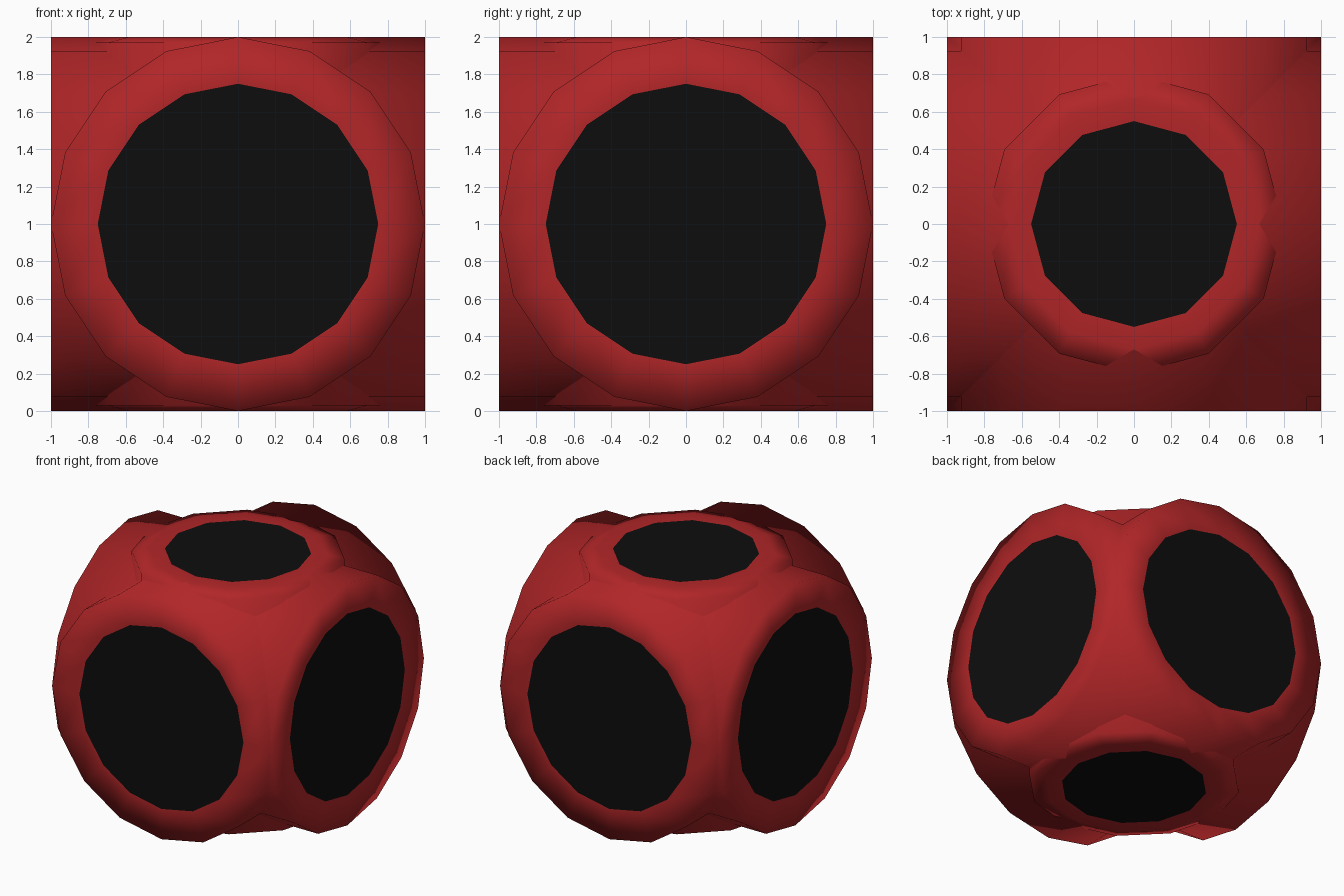
import bpy, bmesh, math
from mathutils import Matrix

if "Cube" in bpy.data.objects:
    bpy.data.objects.remove(bpy.data.objects["Cube"])


def material(name, rgb):
    m = bpy.data.materials.new(name)
    m.diffuse_color = (*rgb, 1)
    m.use_nodes = True
    m.node_tree.nodes["Principled BSDF"].inputs["Base Color"].default_value = m.diffuse_color
    return m


RED = material("red", (0.44, 0.019, 0.021))
BLACK = material("black", (0.004, 0.004, 0.004))


def drum(name, sides, half_profile, turn):
    """Lathe a mirrored (radius, height) profile; the two end caps are black."""
    bm = bmesh.new()
    profile = half_profile + [(r, -h) for r, h in reversed(half_profile)]
    rings = []
    for r, h in profile:
        rings.append([bm.verts.new((r * math.cos(2 * math.pi * i / sides),
                                    r * math.sin(2 * math.pi * i / sides), h))
                      for i in range(sides)])
    for a, b in zip(rings, rings[1:]):
        for i in range(sides):
            j = (i + 1) % sides
            bm.faces.new((a[i], b[i], b[j], a[j]))
    bm.faces.new(rings[0]).material_index = 1
    bm.faces.new(rings[-1][::-1]).material_index = 1
    for f in bm.faces:
        f.smooth = True
    bmesh.ops.transform(bm, matrix=Matrix.Translation((0, 0, 1)) @ turn, verts=bm.verts)
    bmesh.ops.recalc_face_normals(bm, faces=bm.faces)
    mesh = bpy.data.meshes.new(name)
    bm.to_mesh(mesh)
    bm.free()
    mesh.materials.append(RED)
    mesh.materials.append(BLACK)
    ob = bpy.data.objects.new(name, mesh)
    bpy.context.collection.objects.link(ob)
    return ob


# two large drums crossing at right angles, giving the four side discs
side_profile = [(0.75, 1), (1, 1)]
drum("front_back_drum", 16, side_profile, Matrix.Rotation(math.pi / 2, 4, 'X'))
drum("left_right_drum", 16, side_profile, Matrix.Rotation(math.pi / 2, 4, 'Y'))

# smaller upright drum with slightly eased rims, for the top and bottom discs
drum("upright_drum", 12, [(0.55, 1), (0.67, 1), (0.8, 0.97)], Matrix.Identity(4))
